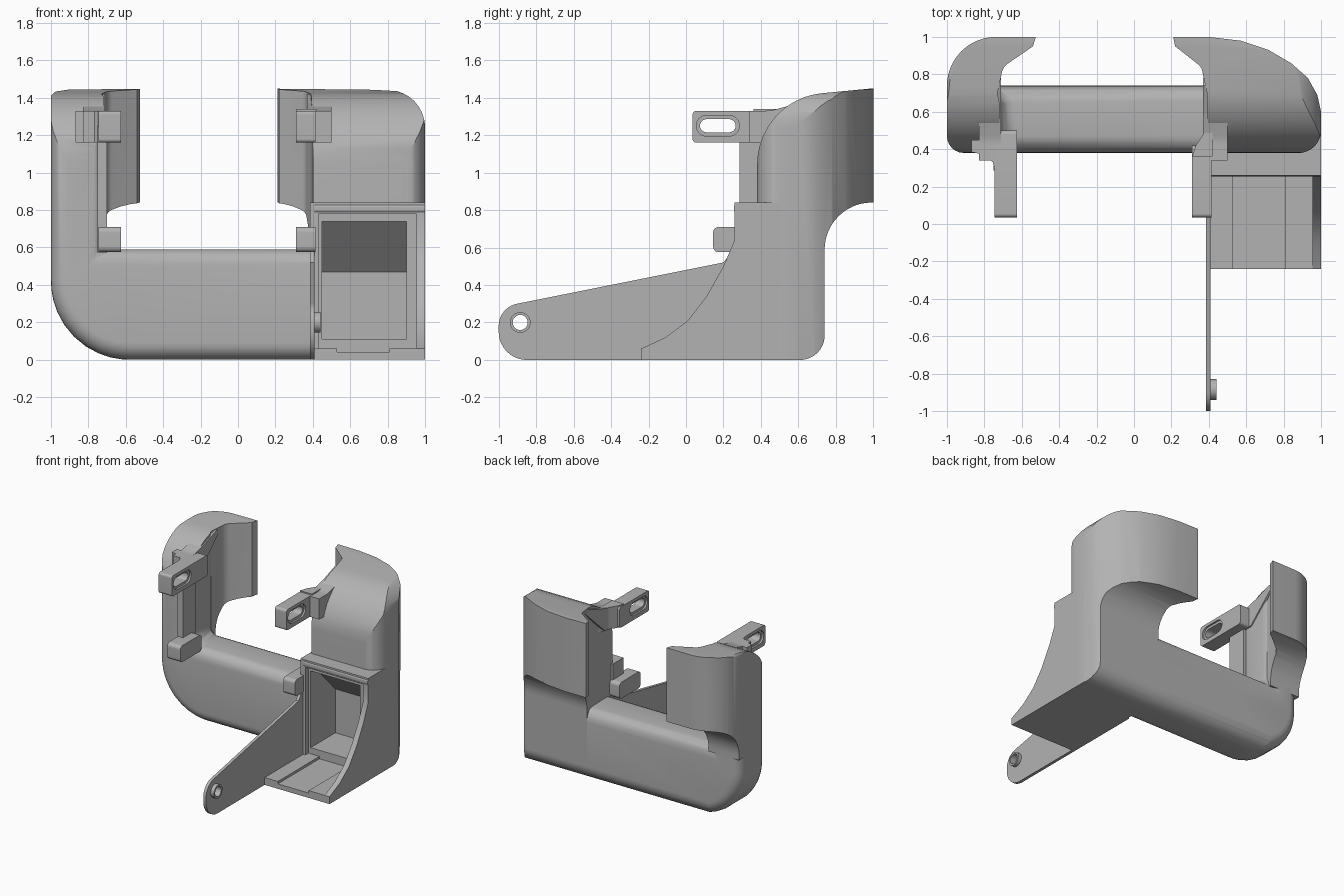
import bpy, bmesh, math
from mathutils import Vector

cube = bpy.data.objects.get("Cube")
if cube:
    bpy.data.objects.remove(cube, do_unlink=True)

grey = bpy.data.materials.new("plain grey")
grey.use_nodes = True
grey.diffuse_color = (0.45, 0.45, 0.45, 1)
grey.node_tree.nodes["Principled BSDF"].inputs["Base Color"].default_value = grey.diffuse_color


def outline(corners, steps=10):
    """Turn (a, b, radius) corners into a filleted outline."""
    out = []
    for i, corner in enumerate(corners):
        p = Vector(corner[:2])
        r = corner[2] if len(corner) > 2 else 0
        if not r:
            out.append(p)
            continue
        d1 = (Vector(corners[i - 1][:2]) - p).normalized()
        d2 = (Vector(corners[(i + 1) % len(corners)][:2]) - p).normalized()
        half = d1.angle(d2) / 2
        centre = p + (d1 + d2).normalized() * r / math.sin(half)
        v1 = p + d1 * r / math.tan(half) - centre
        v2 = p + d2 * r / math.tan(half) - centre
        out += [centre + v1.lerp(v2, k / steps).normalized() * r for k in range(steps + 1)]
    return [p for i, p in enumerate(out) if (p - out[i - 1]).length > 1e-4]


def prism(name, axis, lo, hi, corners):
    """Extrude an outline along an axis between lo and hi."""
    place = {"x": lambda p, d: (d, p.x, p.y),
             "y": lambda p, d: (p.x, d, p.y),
             "z": lambda p, d: (p.x, p.y, d)}[axis]
    pts = outline(corners)
    bm = bmesh.new()
    ends = [[bm.verts.new(place(p, d)) for p in pts] for d in (lo, hi)]
    for ring in ends:
        bm.faces.new(ring)
    for i in range(len(pts)):
        bm.faces.new((ends[0][i - 1], ends[0][i], ends[1][i], ends[1][i - 1]))
    bmesh.ops.recalc_face_normals(bm, faces=bm.faces)
    mesh = bpy.data.meshes.new(name)
    bm.to_mesh(mesh)
    bm.free()
    mesh.materials.append(grey)
    ob = bpy.data.objects.new(name, mesh)
    bpy.context.collection.objects.link(ob)
    return ob


def rect(a0, a1, b0, b1, r=0):
    return [(a0, b0, r), (a1, b0, r), (a1, b1, r), (a0, b1, r)]


def apply(ob, mod):
    bpy.context.view_layer.objects.active = ob
    bpy.ops.object.modifier_apply(modifier=mod.name)


def bevel(ob, width, segments):
    mod = ob.modifiers.new("round", "BEVEL")
    mod.width, mod.segments = width, segments
    mod.limit_method, mod.angle_limit = "ANGLE", math.radians(40)
    apply(ob, mod)


def carve(ob, tool, operation="DIFFERENCE"):
    mod = ob.modifiers.new("carve", "BOOLEAN")
    mod.operation, mod.solver, mod.object = operation, "EXACT", tool
    apply(ob, mod)
    bpy.data.objects.remove(tool, do_unlink=True)


# Side profile shared by both uprights: flared back, sloped front
SIDE = [(.38, 0), (.74, 0, .13), (.74, .84, .25), (1, .84), (1, 1.45), (.38, 1.39, .38)]


def side_tool(lo, hi):
    return prism("side_tool", "x", lo, hi, SIDE)


# Crossbar and slim upright, one rounded L
bar = prism("crossbar_and_upright", "y", .38, .74,
            [(-1, 0, .42), (.7, 0), (.7, .59), (-.72, .59), (-.72, 1.6), (-1, 1.6)])
bevel(bar, .09, 6)
carve(bar, side_tool(-1.2, .42), "INTERSECT")

# Hook at the back of the slim upright
hook = prism("slim_hook", "z", .55, 1.6,
             [(-.525, 1), (-.54, .95), (-.7, .84, .08), (-.73, .7), (-.73, .5),
              (-1, .5), (-1, 1, .26)])
carve(hook, side_tool(-1.2, 0), "INTERSECT")
carve(hook, prism("corner_tool", "y", 0, 2,
                  [(-1, 0), (0, 0), (0, 1.45), (-.9, 1.445), (-1, 1.43, .04)]), "INTERSECT")

# Wide upright with its hook
column = prism("wide_upright", "z", 0, 1.6,
               [(.21, 1), (.22, .95), (.36, .84, .06), (.39, .7), (.4, .38), (1, .38, .12),
                (1, .6), (.98, .69), (.93, .78), (.84, .86), (.72, .93), (.57, .98), (.4, 1)])
carve(column, side_tool(.1, 1.2), "INTERSECT")
carve(column, prism("corner_tool", "y", 0, 2,
                    [(.1, 0), (1, 0), (1, 1.44, .2), (.1, 1.45)]), "INTERSECT")

# Housing with curved side wall, floor and ledge
housing = prism("housing", "x", .405, 1,
                [(-.24, 0), (.6, 0), (.6, .84), (.26, .84), (.26, .64), (.2, .5),
                 (.11, .34), (.01, .21), (-.11, .12), (-.24, .06)])
carve(housing, prism("recess_tool", "x", .3, .955, rect(-.4, .3, .06, .78)))
carve(housing, prism("groove_tool", "x", .53, .81, rect(-.4, .3, .04, .2)))

# Pocket with sloping ceiling
for part in (housing, column):
    carve(part, prism("pocket_tool", "x", .45, .9,
                      [(.2, .11), (.62, .11), (.62, .47), (.36, .74), (.2, .74)]))

# Front frame beside the pocket
frame = prism("frame_edge", "x", .405, .43, rect(.26, .4, .03, .84))
lip = prism("ledge_lip", "x", .41, 1, rect(.255, .3, .785, .83, .015))

# Long thin arm with pivot boss
arm = prism("pivot_arm", "x", .385, .41,
            [(-1, 0, .15), (.4, 0), (.4, .84), (.26, .84), (.26, .6), (.2, .52), (-1, .28, .12)])
boss = prism("pivot_boss", "x", .40, .44, rect(-.94, -.83, .145, .255, .055))
for part in (arm, boss):
    carve(part, prism("pivot_tool", "x", .3, .5, rect(-.925, -.845, .16, .24, .04)))


# Slotted brackets and stop blocks on both uprights
def bracket(side, x0, x1, blend0, blend1, back):
    ob = prism(side + "_bracket", "x", x0, x1, rect(.035, back, 1.16, 1.33, .02))
    carve(ob, prism("slot_tool", "x", x0 - .1, x1 + .1, rect(.075, .265, 1.215, 1.285, .035)))
    for face in (x0, x1):
        carve(ob, prism("rim_tool", "x", face - .015, face + .015,
                        rect(.055, .285, 1.195, 1.305, .055)))
    web = prism(side + "_bracket_web", "x", blend0, blend1,
                [(.34, 1.16), (.52, 1.16), (.78, 1.4), (.74, 1.42), (.6, 1.37, .2), (.45, 1.33, .2), (.34, 1.33)])
    block = prism(side + "_stop_block", "x", x0, x1, rect(.145, .42, .575, .71, .03))
    return ob, web, block


bracket("slim", -.745, -.625, -.83, -.71, .5)
bracket("wide", .31, .415, .37, .5, .42)

# Curved gussets joining brackets to uprights
prism("slim_gusset", "z", 1.16, 1.33,
      [(-.74, .28), (-.74, .45), (-.87, .45), (-.87, .385), (-.8, .37), (-.755, .33)])
prism("wide_gusset", "z", 1.16, 1.34,
      [(.31, .36), (.42, .36), (.42, .62), (.395, .58), (.37, .48), (.33, .42)])

# Mounting strip between slim bracket and block
prism("mounting_strip", "x", -.75, -.7, rect(.285, .45, .57, 1.25))

# Smooth the curved surfaces, keep hard edges
bpy.ops.object.select_all(action="DESELECT")
for ob in bpy.context.collection.objects:
    if ob.type == "MESH" and grey.name in ob.data.materials:
        ob.select_set(True)
        bpy.context.view_layer.objects.active = ob
bpy.ops.object.shade_smooth_by_angle(angle=math.radians(30))
